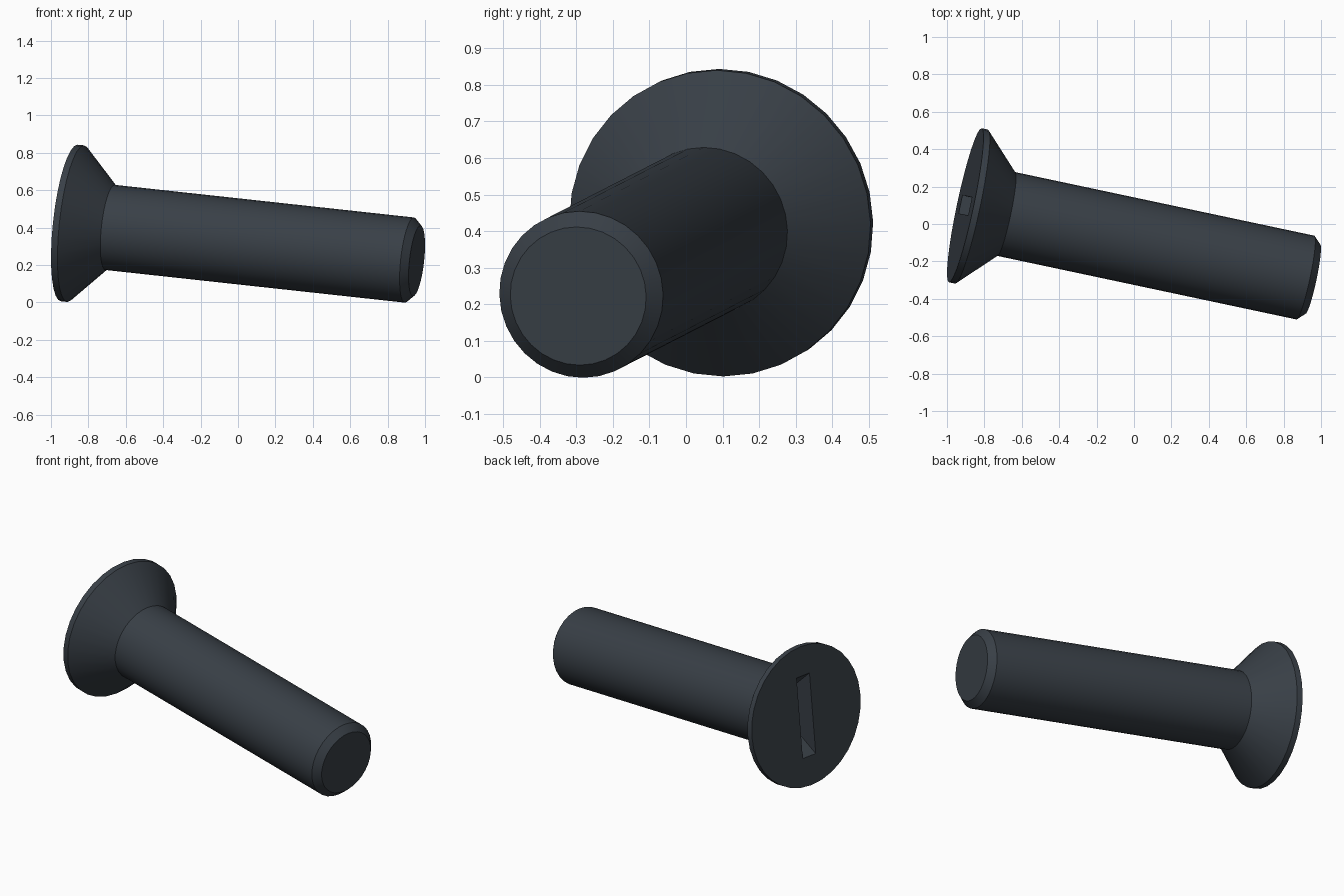
import bpy, bmesh
from mathutils import Matrix, Vector

if "Cube" in bpy.data.objects:
    bpy.data.objects.remove(bpy.data.objects["Cube"])

SIDES = 32
HEAD_CENTRE = Vector((-0.902, 0.10, 0.425))
AXIS = Vector((1, -0.2125, -0.109)).normalized()

# Single dark metal colour
metal = bpy.data.materials.new("dark slate metal")
metal.use_nodes = True
colour = (0.04, 0.05, 0.062, 1)
metal.diffuse_color = colour
metal.node_tree.nodes["Principled BSDF"].inputs["Base Color"].default_value = colour

# Frame with local z along the shaft and local x as close to upright as possible
up = (Vector((0, 0, 1)) - AXIS * AXIS.z).normalized()
side = AXIS.cross(up)
frame = Matrix((up, side, AXIS)).transposed().to_4x4()
frame.translation = HEAD_CENTRE


def make_object(name, bm):
    bmesh.ops.recalc_face_normals(bm, faces=bm.faces)
    mesh = bpy.data.meshes.new(name)
    bm.to_mesh(mesh)
    bm.free()
    mesh.materials.append(metal)
    obj = bpy.data.objects.new(name, mesh)
    obj.matrix_world = frame
    bpy.context.collection.objects.link(obj)
    return obj


def lathe(name, profile):
    bm = bmesh.new()
    rings = []
    for radius, z in profile:
        ring = bmesh.ops.create_circle(bm, segments=SIDES, radius=radius,
                                       matrix=Matrix.Translation((0, 0, z)))["verts"]
        rings.append(ring)
    for a, b in zip(rings, rings[1:]):
        for i in range(SIDES):
            j = (i + 1) % SIDES
            bm.faces.new((a[i], a[j], b[j], b[i]))
    bm.faces.new(rings[0])
    bm.faces.new(rings[-1])
    return make_object(name, bm)


def blade(name, angle, depth):
    """Tapered slot cutter: long at the face, short at the bottom."""
    bm = bmesh.new()
    bmesh.ops.create_cube(bm, size=2)
    for v in bm.verts:
        if v.co.z < 0:
            v.co = (v.co.x * 0.26, v.co.y * 0.051, -0.02)
        else:
            v.co = (v.co.x * 0.09, v.co.y * 0.04, depth)
    bm.transform(Matrix.Rotation(angle, 4, "Z"))
    return make_object(name, bm)


# Countersunk head, straight shaft and chamfered tip
screw = lathe("countersunk_screw", [
    (0.421, 0), (0.421, 0.035), (0.229, 0.225), (0.229, 1.87), (0.19, 1.91)])

# Cross-shaped drive recess
bpy.context.view_layer.objects.active = screw
for name, angle, depth in (("slot_upright", 0, 0.2), ("slot_across", 1.5708, 0.201)):
    cutter = blade(name, angle, depth)
    cutter.hide_render = True
    cut = screw.modifiers.new(name, "BOOLEAN")
    cut.operation = "DIFFERENCE"
    cut.solver = "EXACT"
    cut.object = cutter
    bpy.ops.object.modifier_apply(modifier=cut.name)
    bpy.data.objects.remove(cutter)

# Smooth sides with crisp edges
bpy.ops.object.select_all(action="DESELECT")
screw.select_set(True)
bpy.ops.object.shade_smooth_by_angle(angle=0.5)
